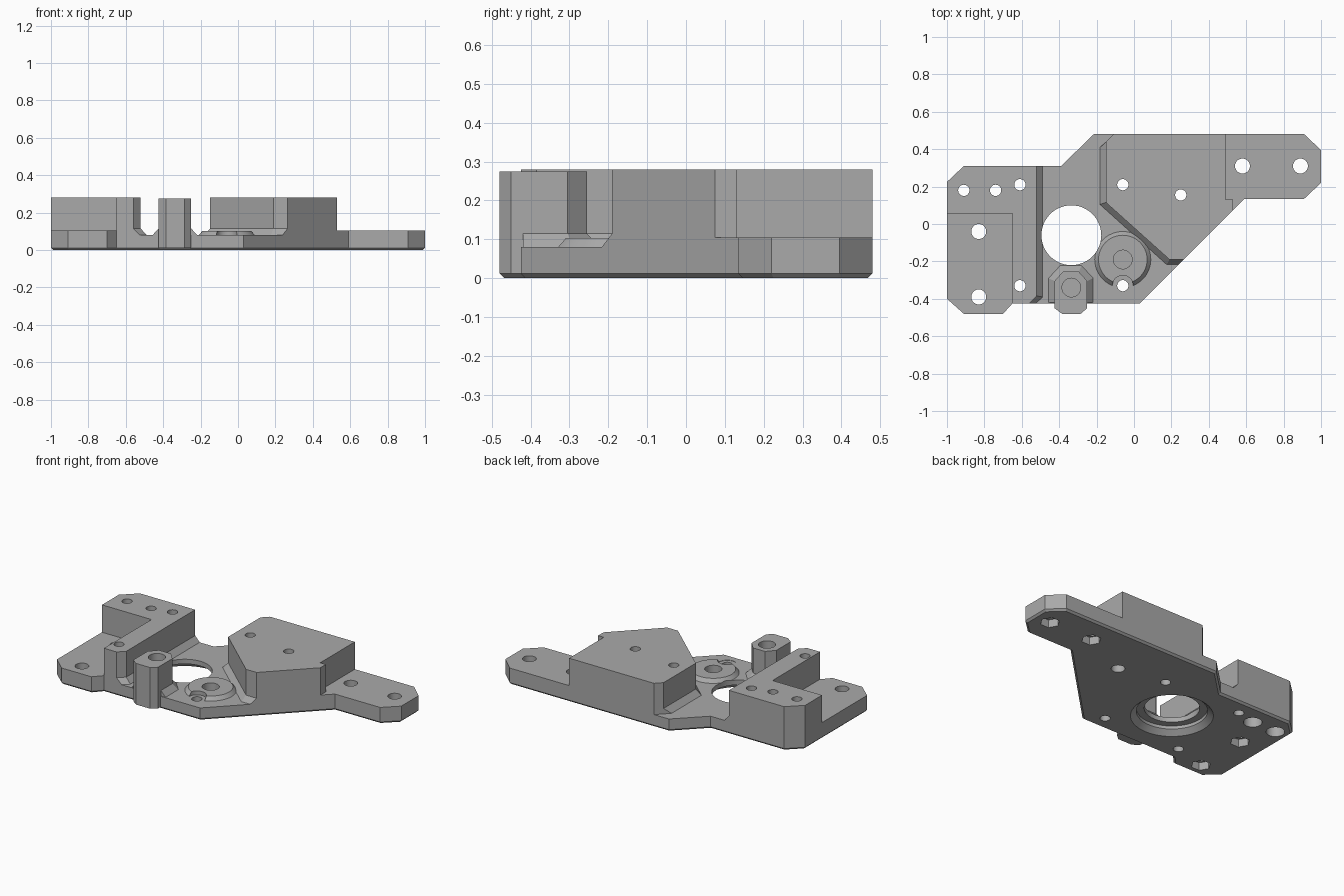
import bpy
import bmesh
import math
from mathutils import Vector

if "Cube" in bpy.data.objects:
    bpy.data.objects.remove(bpy.data.objects["Cube"], do_unlink=True)

grey = bpy.data.materials.new("machined grey")
grey.use_nodes = True
COLOUR = (0.4, 0.4, 0.4, 1)
grey.diffuse_color = COLOUR
grey.node_tree.nodes["Principled BSDF"].inputs["Base Color"].default_value = COLOUR

FLOOR, PAD, TOP, SKIRT = 0.08, 0.105, 0.28, 0.115


def loft(name, rings):
    """Solid through rings of (points, height)."""
    bm = bmesh.new()
    loops = [[bm.verts.new((x, y, z)) for x, y in pts] for pts, z in rings]
    bm.faces.new(loops[0][::-1])
    bm.faces.new(loops[-1])
    for low, high in zip(loops, loops[1:]):
        for i in range(len(low)):
            j = (i + 1) % len(low)
            bm.faces.new((low[i], low[j], high[j], high[i]))
    bmesh.ops.recalc_face_normals(bm, faces=bm.faces)
    mesh = bpy.data.meshes.new(name)
    bm.to_mesh(mesh)
    bm.free()
    mesh.materials.append(grey)
    ob = bpy.data.objects.new(name, mesh)
    bpy.context.collection.objects.link(ob)
    return ob


def prism(name, pts, z0, z1):
    return loft(name, [(pts, z0), (pts, z1)])


def circle(c, r, n=48):
    return [(c[0] + r * math.cos(2 * math.pi * i / n),
             c[1] + r * math.sin(2 * math.pi * i / n)) for i in range(n)]


def offset(pts, d):
    """Move a counter-clockwise outline outward by d."""
    out = []
    for i, p in enumerate(pts):
        a, b, c = Vector(pts[i - 1]), Vector(p), Vector(pts[(i + 1) % len(pts)])
        u, v = (b - a).normalized(), (c - b).normalized()
        n1, n2 = Vector((u.y, -u.x)), Vector((v.y, -v.x))
        out.append(tuple(b + (n1 + n2) * d / (1 + n1.dot(n2))))
    return out


def combine(ob, other, operation):
    mod = ob.modifiers.new("combine", 'BOOLEAN')
    mod.operation, mod.solver, mod.object = operation, 'EXACT', other
    bpy.context.view_layer.objects.active = ob
    bpy.ops.object.modifier_apply(modifier=mod.name)
    bpy.data.objects.remove(other, do_unlink=True)


# Base plate with chamfered underside
outline = [(-1, -.4), (-.91, -.48), (-.7, -.48), (-.65, -.425), (.03, -.425),
           (.59, .135), (.91, .135), (1, .22), (1, .395), (.91, .48),
           (-.215, .48), (-.39, .31), (-.91, .31), (-1, .225)]
body = loft("bracket_body", [(offset(outline, -.012), 0), (outline, .012), (outline, FLOOR)])

# Mounting flanges
left_pad = [(-1, -.4), (-.91, -.48), (-.7, -.48), (-.65, -.425), (-.6, -.425),
            (-.6, .1), (-1, .1)]
right_pad = [(.45, -.005), (.59, .135), (.91, .135), (1, .22), (1, .395),
             (.91, .48), (.45, .48)]

# Tall blocks and post
left_block = [(-.65, -.425), (-.56, -.425), (-.52, -.385), (-.52, .31),
              (-.91, .31), (-1, .225), (-1, .055), (-.65, .055)]
tower = [(-.15, .115), (.19, -.19), (.265, -.19), (.53, .075), (.53, .13),
         (.49, .13), (.49, .48), (-.11, .48), (-.15, .44)]
post = [(-.385, -.48), (-.285, -.48), (-.25, -.45), (-.25, -.305), (-.295, -.255),
        (-.38, -.255), (-.425, -.305), (-.425, -.45)]

# Sloped skirts where the blocks meet the floor
left_foot = [(-.6, -.425), (-.525, -.425), (-.488, -.39), (-.488, .31), (-.6, .31)]
left_head = [(-.6, -.425), (-.56, -.425), (-.52, -.385), (-.52, .31), (-.6, .31)]
tower_foot = [(-.183, .105), (.175, -.217), (.238, -.217), (.3, -.155),
              (.3, .48), (-.11, .48), (-.183, .408)]
tower_head = [(-.15, .115), (.19, -.19), (.265, -.19), (.3, -.155),
              (.3, .48), (-.11, .48), (-.15, .44)]
post_head = [(-.385, -.42), (-.285, -.42), (-.25, -.42), (-.25, -.305),
             (-.295, -.255), (-.38, -.255), (-.425, -.305), (-.425, -.42)]
post_foot = [(-.385, -.42), (-.285, -.42), (-.218, -.42), (-.218, -.29),
             (-.28, -.223), (-.395, -.223), (-.457, -.29), (-.457, -.42)]

DISC, BORE, POST = (-.06, -.19), (-.335, -.06), (-.335, -.34)
solids = [
    prism("left_pad", left_pad, .04, PAD),
    prism("right_pad", right_pad, .04, PAD),
    prism("left_block", left_block, .04, TOP),
    prism("tower", tower, .04, TOP),
    prism("post", post, .012, .275),
    loft("left_skirt", [(left_foot, .05), (left_foot, FLOOR), (left_head, SKIRT)]),
    loft("tower_skirt", [(tower_foot, .05), (tower_foot, FLOOR), (tower_head, SKIRT)]),
    loft("post_skirt", [(post_foot, .05), (post_foot, FLOOR), (post_head, SKIRT)]),
    loft("disc", [(circle(DISC, .15), .05), (circle(DISC, .15), FLOOR),
                  (circle(DISC, .13), .103)]),
]
for solid in solids:
    combine(body, solid, 'UNION')


def drill(c, r, z0=-.1, z1=.5, n=48):
    combine(body, prism("drill", circle(c, r, n), z0, z1), 'DIFFERENCE')


# Main bore with chamfered recess underneath
drill(BORE, .16)
combine(body, loft("recess", [(circle(BORE, .25), -.01), (circle(BORE, .205), .03),
                              (circle(BORE, .205), .05)]), 'DIFFERENCE')

# Flange bolt holes with hex nut pockets
for c in [(.58, .31), (.89, .31), (-.83, -.04), (-.83, -.39)]:
    drill(c, .04)
    drill(c, .058, -.1, .05, 6)

# Screw holes, some with wide bores from below
for c in [(-.61, .21), (-.61, -.33), (-.06, .21), (-.06, -.33), (.25, .155),
          (-.74, .18), (-.91, .18)]:
    drill(c, .03)
for c in [(-.74, .18), (-.91, .18)]:
    drill(c, .054, -.1, .2)
drill((.25, .155), .04, -.1, .2)

# Blind holes and the small screw seat beside the disc
drill((-.06, -.33), .055, .078, .14)
drill(DISC, .05, .05, .2)
drill(POST, .05, .1, .5)

body.data.materials.clear()
body.data.materials.append(grey)
for face in body.data.polygons:
    face.material_index = 0
bpy.ops.object.select_all(action='DESELECT')
body.select_set(True)
bpy.context.view_layer.objects.active = body
bpy.ops.object.shade_smooth_by_angle(angle=math.radians(25))
